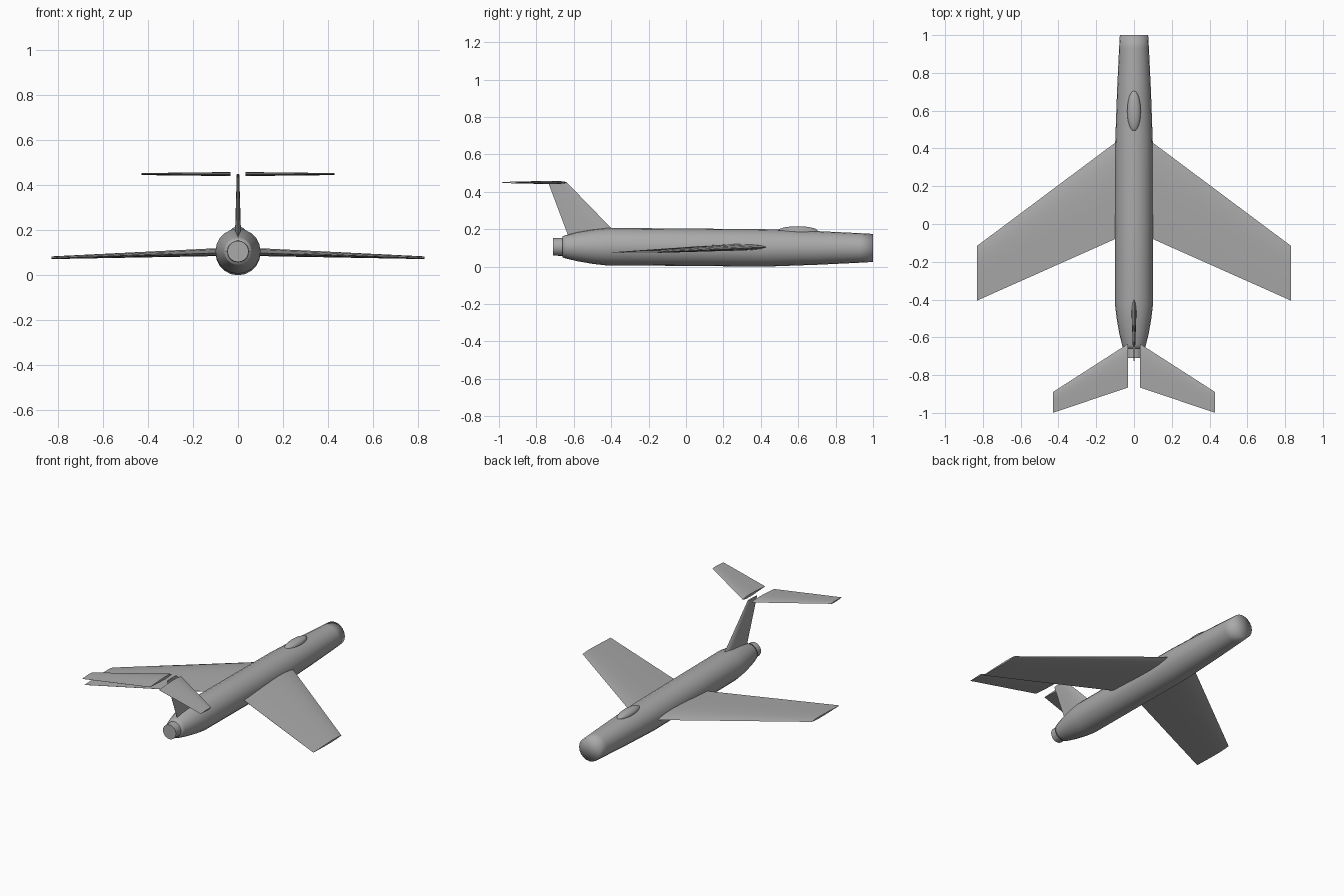
import bpy, bmesh, math
from mathutils import Vector

if "Cube" in bpy.data.objects:
    bpy.data.objects.remove(bpy.data.objects["Cube"])

grey = bpy.data.materials.new("airframe grey")
grey.diffuse_color = (0.4, 0.4, 0.4, 1)
grey.use_nodes = True
grey.node_tree.nodes["Principled BSDF"].inputs["Base Color"].default_value = grey.diffuse_color


def loft(name, rings, smooth_angle=None):
    """Skin closed rings of points, closing both ends with a fan."""
    bm = bmesh.new()
    loops = [[bm.verts.new(p) for p in r] for r in rings]
    n = len(loops[0])
    for a, b in zip(loops, loops[1:]):
        for i in range(n):
            j = (i + 1) % n
            bm.faces.new((a[i], a[j], b[j], b[i]))
    for ring in (loops[0], loops[-1]):
        mid = bm.verts.new(sum((v.co for v in ring), Vector()) / n)
        for i in range(n):
            bm.faces.new((ring[i], ring[(i + 1) % n], mid))
    bmesh.ops.recalc_face_normals(bm, faces=bm.faces)
    me = bpy.data.meshes.new(name)
    bm.to_mesh(me)
    bm.free()
    me.materials.append(grey)
    for p in me.polygons:
        p.use_smooth = True
    ob = bpy.data.objects.new(name, me)
    bpy.context.collection.objects.link(ob)
    if smooth_angle:
        bpy.ops.object.select_all(action='DESELECT')
        ob.select_set(True)
        bpy.context.view_layer.objects.active = ob
        bpy.ops.object.shade_smooth_by_angle(angle=math.radians(smooth_angle))
    return ob


def tube(name, sections, sides=20, angle=None):
    """Round body along y from (y, radius, centre z)."""
    steps = [2 * math.pi * i / sides for i in range(sides)]
    return loft(name, [[(r * math.cos(a), y, z + r * math.sin(a)) for a in steps]
                       for y, r, z in sections], angle)


# chord fraction from the leading edge, share of half thickness
FOIL = [(0, 0), (0.06, 0.5), (0.18, 0.88), (0.33, 1), (0.55, 0.78), (0.78, 0.4), (1, 0.04)]


def foil_ring(lead, trail, thick, axis):
    """Symmetric aerofoil section between two points, thickened along an axis."""
    lead, trail, axis = Vector(lead), Vector(trail), Vector(axis)
    up = [lead.lerp(trail, t) + axis * thick / 2 * h for t, h in FOIL]
    low = [lead.lerp(trail, t) - axis * thick / 2 * h for t, h in FOIL[1:]]
    return up + low[::-1]


# fuselage with blunt nose and tapered tail
tube("fuselage", [(1.0, 0.075, 0.1), (0.93, 0.079, 0.1), (0.7, 0.09, 0.1), (0.42, 0.1, 0.1),
                  (0.0, 0.1, 0.104), (-0.43, 0.1, 0.107), (-0.5, 0.092, 0.107),
                  (-0.58, 0.078, 0.107), (-0.64, 0.063, 0.106), (-0.66, 0.057, 0.106)])

# exhaust nozzle
tube("exhaust_nozzle", [(-0.64, 0.049, 0.106), (-0.71, 0.047, 0.106)], 20, 40)

# canopy blister
bpy.ops.mesh.primitive_uv_sphere_add(segments=24, ring_count=12, location=(0, 0.597, 0.19))
canopy = bpy.context.object
canopy.name = "canopy"
canopy.scale = (0.036, 0.108, 0.026)
canopy.data.materials.append(grey)
bpy.ops.object.shade_smooth()

# wings and tailplanes, both sides
for side, label in ((1, "right"), (-1, "left")):
    loft(label + "_wing", [
        foil_ring((side * 0.06, 0.46, 0.106), (side * 0.06, -0.062, 0.1), 0.036, (0, 0, 1)),
        foil_ring((side * 0.83, -0.115, 0.079), (side * 0.83, -0.405, 0.076), 0.012, (0, 0, 1))], 40)
    loft(label + "_tailplane", [
        foil_ring((side * 0.033, -0.635, 0.45), (side * 0.033, -0.866, 0.45), 0.018, (0, 0, 1)),
        foil_ring((side * 0.43, -0.89, 0.45), (side * 0.43, -1.0, 0.45), 0.009, (0, 0, 1))], 40)

# swept tail fin
loft("tail_fin", [
    foil_ring((0, -0.36, 0.165), (0, -0.63, 0.165), 0.028, (1, 0, 0)),
    foil_ring((0, -0.637, 0.45), (0, -0.737, 0.45), 0.011, (1, 0, 0))], 40)
